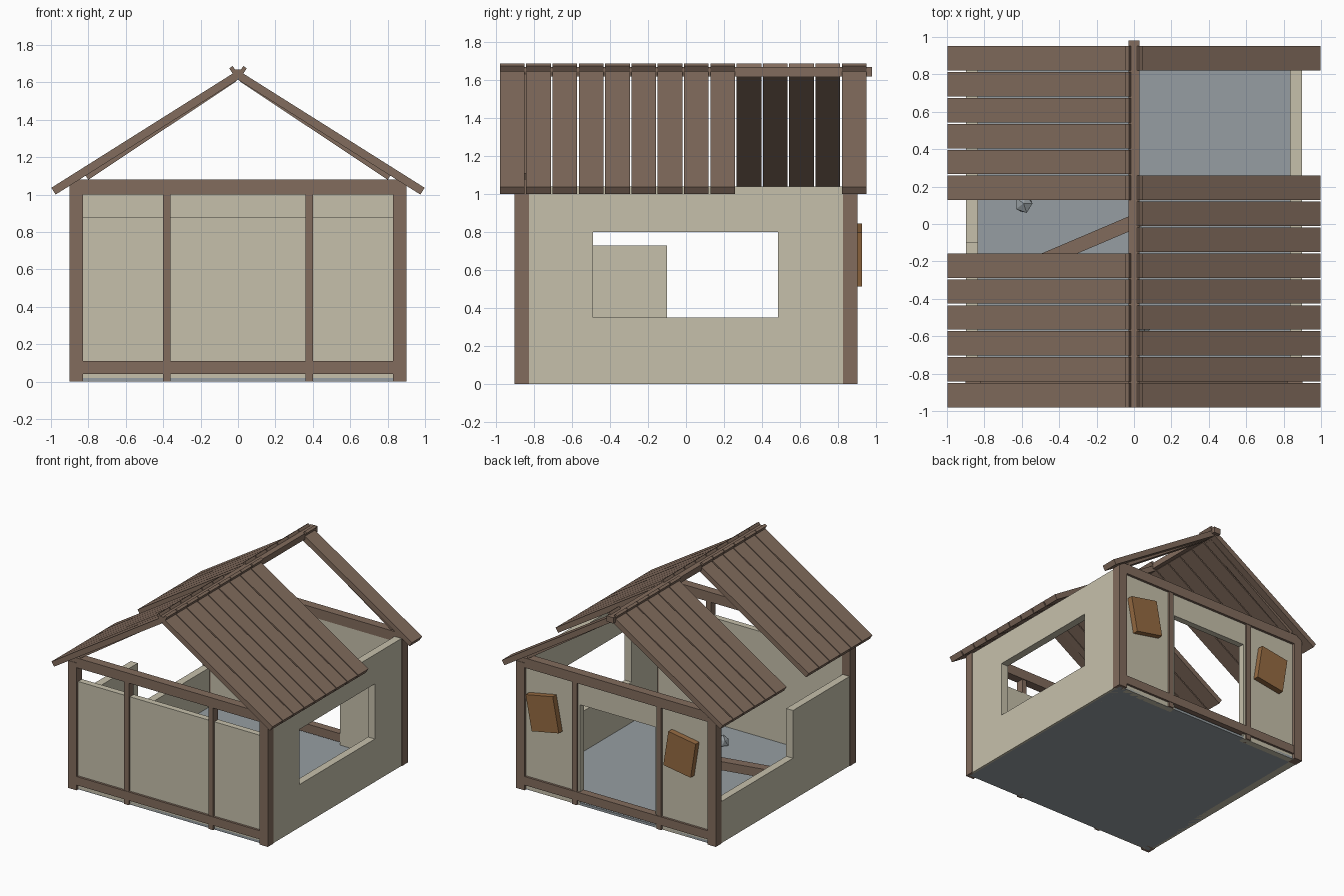
import bpy, bmesh, math, random
from mathutils import Matrix, Vector

if "Cube" in bpy.data.objects:
    bpy.data.objects.remove(bpy.data.objects["Cube"])

random.seed(4)


def srgb(r, g, b):
    f = lambda c: ((c / 255 + 0.055) / 1.055) ** 2.4 if c > 10 else c / 3294
    return (f(r), f(g), f(b), 1)


def material(name, *rgb):
    m = bpy.data.materials.new(name)
    m.diffuse_color = srgb(*rgb)
    m.use_nodes = True
    m.node_tree.nodes["Principled BSDF"].inputs["Base Color"].default_value = m.diffuse_color
    return m


WOOD = material("brown timber", 130, 108, 93)
PLASTER = material("beige plaster", 198, 192, 171)
STONE = material("blue grey stone", 150, 158, 162)
SHUTTER = material("orange brown wood", 150, 107, 66)


def finish(name, bm, mat):
    bmesh.ops.recalc_face_normals(bm, faces=bm.faces)
    me = bpy.data.meshes.new(name)
    bm.to_mesh(me)
    bm.free()
    me.materials.append(mat)
    ob = bpy.data.objects.new(name, me)
    bpy.context.collection.objects.link(ob)
    return ob


def add_box(bm, lo, hi):
    c = [(a + b) / 2 for a, b in zip(lo, hi)]
    s = [b - a for a, b in zip(lo, hi)]
    bmesh.ops.create_cube(bm, size=1, matrix=Matrix.Translation(c) @ Matrix.Diagonal((*s, 1)))


def box(name, lo, hi, mat):
    bm = bmesh.new()
    add_box(bm, lo, hi)
    return finish(name, bm, mat)


def tilted(name, centre, size, rot, mat):
    """Box of given size turned about its centre."""
    bm = bmesh.new()
    bmesh.ops.create_cube(bm, size=1, matrix=Matrix.Translation(centre) @ rot @ Matrix.Diagonal((*size, 1)))
    return finish(name, bm, mat)


def turn_y(a):
    return Matrix.Rotation(a, 4, 'Y')


def extrude(name, points, depth, mat):
    bm = bmesh.new()
    f = bm.faces.new([bm.verts.new(p) for p in points])
    geo = bmesh.ops.extrude_face_region(bm, geom=[f])["geom"]
    bmesh.ops.translate(bm, vec=depth, verts=[v for v in geo if isinstance(v, bmesh.types.BMVert)])
    return finish(name, bm, mat)


# Floor
box("floor", (-0.88, -0.88, 0.0), (0.88, 0.88, 0.02), STONE)

# Front wall stops short of the top beam; back wall has a doorway
box("front_wall", (-0.84, -0.88, 0.0), (0.84, -0.83, 0.88), PLASTER)
extrude("back_wall", [(x, 0.83, z) for x, z in (
    (-0.84, 0), (-0.34, 0), (-0.34, 0.82), (0.34, 0.82), (0.34, 0),
    (0.84, 0), (0.84, 1.01), (-0.84, 1.01))], (0, 0.05, 0), PLASTER)

# Right wall with window, left wall broken down in a step
bm = bmesh.new()
for y0, y1, z0, z1 in ((-0.84, -0.49, 0, 1.04), (0.485, 0.84, 0, 1.04),
                       (-0.49, 0.485, 0, 0.35), (-0.49, 0.485, 0.80, 1.04)):
    add_box(bm, (0.835, y0, z0), (0.897, y1, z1))
finish("right_wall", bm, PLASTER)
extrude("left_wall", [(-0.897, y, z) for y, z in (
    (-0.84, 0), (0.84, 0), (0.84, 0.34), (-0.1, 0.34), (-0.1, 0.73), (-0.84, 0.73))],
    (0.062, 0, 0), PLASTER)

# Timber frame, same at front and back
for side, s in (("front", -1), ("back", 1)):
    def span(a, b):
        return sorted((s * a, s * b))
    for hand, h in (("left", -1), ("right", 1)):
        y0, y1 = span(0.828, 0.903)
        x0, x1 = sorted((h * 0.828, h * 0.902))
        box(f"{side}_{hand}_corner_post", (x0, y0, 0), (x1, y1, 1.04), WOOD)
        y0, y1 = span(0.835, 0.895)
        x0, x1 = sorted((h * 0.36, h * 0.402))
        box(f"{side}_{hand}_stud", (x0, y0, 0), (x1, y1, 1.03), WOOD)
    y0, y1 = span(0.828, 0.9)
    box(f"{side}_top_beam", (-0.9, y0, 1.0), (0.9, y1, 1.08), WOOD)
    y0, y1 = span(0.835, 0.898)
    box(f"{side}_bottom_beam", (-0.84, y0, 0.04), (0.84, y1, 0.11), WOOD)

# Gable rafters
for side, y in (("front", -0.86), ("back", 0.865)):
    for hand, h in (("left", -1), ("right", 1)):
        a = math.atan(0.665)
        c = (h * (0.405 + 0.0175 * math.sin(a)), y, 1.342 + 0.0175 * math.cos(a))
        tilted(f"{side}_{hand}_rafter", c, (0.95, 0.06, 0.035), turn_y(h * a), WOOD)

# Roof boards with some missing on each slope, each with a small ridge lip
pitch = math.radians(32.2)
for hand, h, missing in (("left", -1, (6, 7)), ("right", 1, (9, 10, 11, 12))):
    for i in range(14):
        if i in missing:
            continue
        y = -0.915 + 0.1385 * i
        tilted(f"{hand}_roof_board_{i + 1}", (h * 0.499, y, 1.325),
               (1.152, 0.13, 0.043), turn_y(h * pitch), WOOD)
        tilted(f"{hand}_ridge_lip_{i + 1}", (h * 0.024, y, 1.66),
               (0.022, 0.13, 0.05), turn_y(h * pitch), WOOD)

# Ridge beam
box("ridge_beam", (-0.03, -0.98, 1.62), (0.03, 0.98, 1.668), WOOD)

# Crooked shutters on the back wall
for name, x, a in (("shutter_a", 0.65, 11), ("shutter_b", -0.59, -9)):
    tilted(name, (x, 0.902, 0.68), (0.25, 0.05, 0.29), turn_y(math.radians(a)), SHUTTER)

# Fallen beam on the floor
p, q = Vector((-0.58, -0.235, 0.09)), Vector((0.16, 0.08, 0.17))
tilted("fallen_beam", (p + q) / 2, ((q - p).length, 0.075, 0.07),
       (q - p).to_track_quat('X', 'Z').to_matrix().to_4x4(), WOOD)

# Rubble stones
for n, (x, y, r) in enumerate(((-0.59, 0.11, 0.055), (0.05, -0.55, 0.05), (-0.05, 0.17, 0.05))):
    bm = bmesh.new()
    bmesh.ops.create_icosphere(bm, subdivisions=1, radius=r)
    for v in bm.verts:
        v.co = v.co * random.uniform(0.8, 1.1) + Vector((x, y, 0.02 + r * 0.7))
    finish(f"rubble_{n + 1}", bm, STONE)
